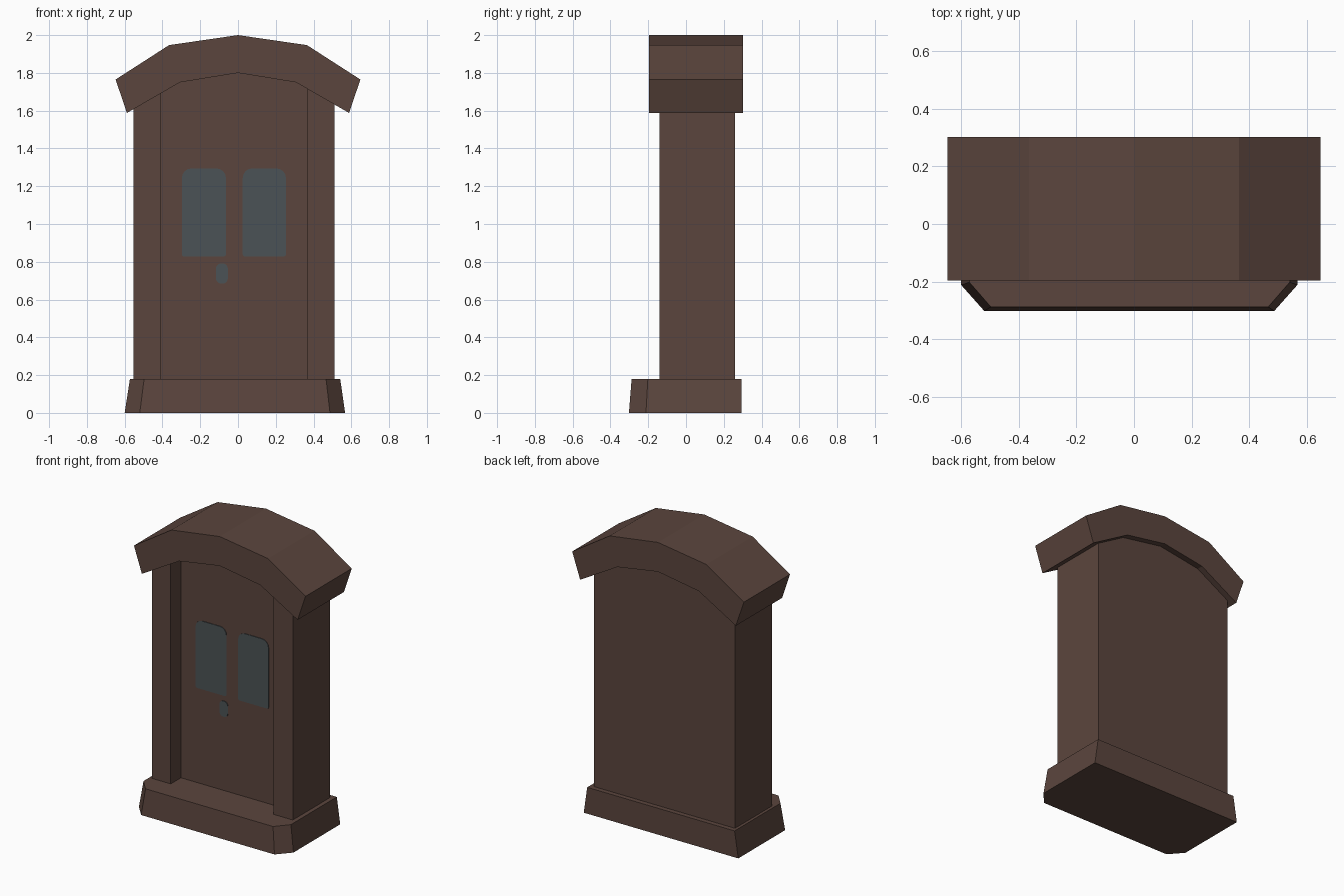
import bpy, bmesh, math

if "Cube" in bpy.data.objects:
    bpy.data.objects.remove(bpy.data.objects["Cube"])


def material(name, rgb):
    m = bpy.data.materials.new(name)
    m.diffuse_color = (*rgb, 1)
    m.use_nodes = True
    m.node_tree.nodes["Principled BSDF"].inputs["Base Color"].default_value = m.diffuse_color
    return m


WOOD = material("dark brown wood", (0.105, 0.060, 0.047))
GLASS = material("grey blue glass", (0.070, 0.086, 0.092))


def loft(name, bottom, top, mat):
    """Solid between two matching rings of 3D points."""
    bm = bmesh.new()
    a = [bm.verts.new(p) for p in bottom]
    b = [bm.verts.new(p) for p in top]
    n = len(a)
    bm.faces.new(a)
    bm.faces.new(b)
    for i in range(n):
        j = (i + 1) % n
        bm.faces.new((a[i], a[j], b[j], b[i]))
    bmesh.ops.recalc_face_normals(bm, faces=bm.faces)
    me = bpy.data.meshes.new(name)
    bm.to_mesh(me)
    bm.free()
    me.materials.append(mat)
    ob = bpy.data.objects.new(name, me)
    bpy.context.collection.objects.link(ob)
    return ob


def extrude_y(name, profile, y0, y1, mat):
    return loft(name, [(x, y0, z) for x, z in profile],
                [(x, y1, z) for x, z in profile], mat)


# Arched roof: five points outside, five inside
outer = [(-0.648, 1.765), (-0.365, 1.947), (0, 2.0), (0.365, 1.947), (0.648, 1.765)]
inner = [(-0.588, 1.588), (-0.307, 1.75), (0, 1.80), (0.307, 1.75), (0.588, 1.588)]
extrude_y("arched_roof", outer + inner[::-1], -0.197, 0.302, WOOD)


def arch(x):
    """Height of the roof underside at x."""
    for (x0, z0), (x1, z1) in zip(inner, inner[1:]):
        if x0 <= x <= x1:
            return z0 + (z1 - z0) * (x - x0) / (x1 - x0)


# Body: back slab with the recessed door, and two posts, all tucked under the arch
L, R, PL, PR, FLOOR, DOOR_Y = -0.552, 0.512, -0.41, 0.368, 0.18, -0.03


def under_arch(x0, x1):
    xs = [x0] + [x for x, _ in inner if x0 < x < x1] + [x1]
    return [(x0, FLOOR)] + [(x, arch(x) + 0.004) for x in xs] + [(x1, FLOOR)]


extrude_y("door_panel", under_arch(PL, PR), DOOR_Y, 0.26, WOOD)
extrude_y("left_post", under_arch(L, PL), -0.14, 0.26, WOOD)
extrude_y("right_post", under_arch(PR, R), -0.14, 0.26, WOOD)


# Tapered plinth with clipped front corners
def plinth_ring(x0, x1, y0, cut_x, cut_y, z):
    return [(x0, 0.293, z), (x0, y0 + cut_y, z), (x0 + cut_x, y0, z),
            (x1 - cut_x, y0, z), (x1, y0 + cut_y, z), (x1, 0.293, z)]


loft("plinth", plinth_ring(-0.60, 0.567, -0.302, 0.08, 0.09, 0),
     plinth_ring(-0.572, 0.541, -0.288, 0.075, 0.086, FLOOR), WOOD)


# Windows and handle: thin rounded plates on the door
def rounded(x0, x1, z0, z1, r_top, r_bottom):
    pts = []
    for cx, cz, r, start in ((x1, z1, r_top, 0), (x0, z1, r_top, 90),
                             (x0, z0, r_bottom, 180), (x1, z0, r_bottom, 270)):
        cx += -r if cx == x1 else r
        cz += -r if cz == z1 else r
        for k in range(5):
            a = math.radians(start + k * 22.5)
            pts.append((cx + r * math.cos(a), cz + r * math.sin(a)))
    return pts


for name, shape in (("left_window", (-0.297, -0.064, 0.828, 1.294, 0.05, 0.012)),
                    ("right_window", (0.025, 0.254, 0.828, 1.294, 0.05, 0.012)),
                    ("door_handle", (-0.117, -0.053, 0.684, 0.792, 0.03, 0.03))):
    extrude_y(name, rounded(*shape), DOOR_Y - 0.004, DOOR_Y + 0.001, GLASS)
